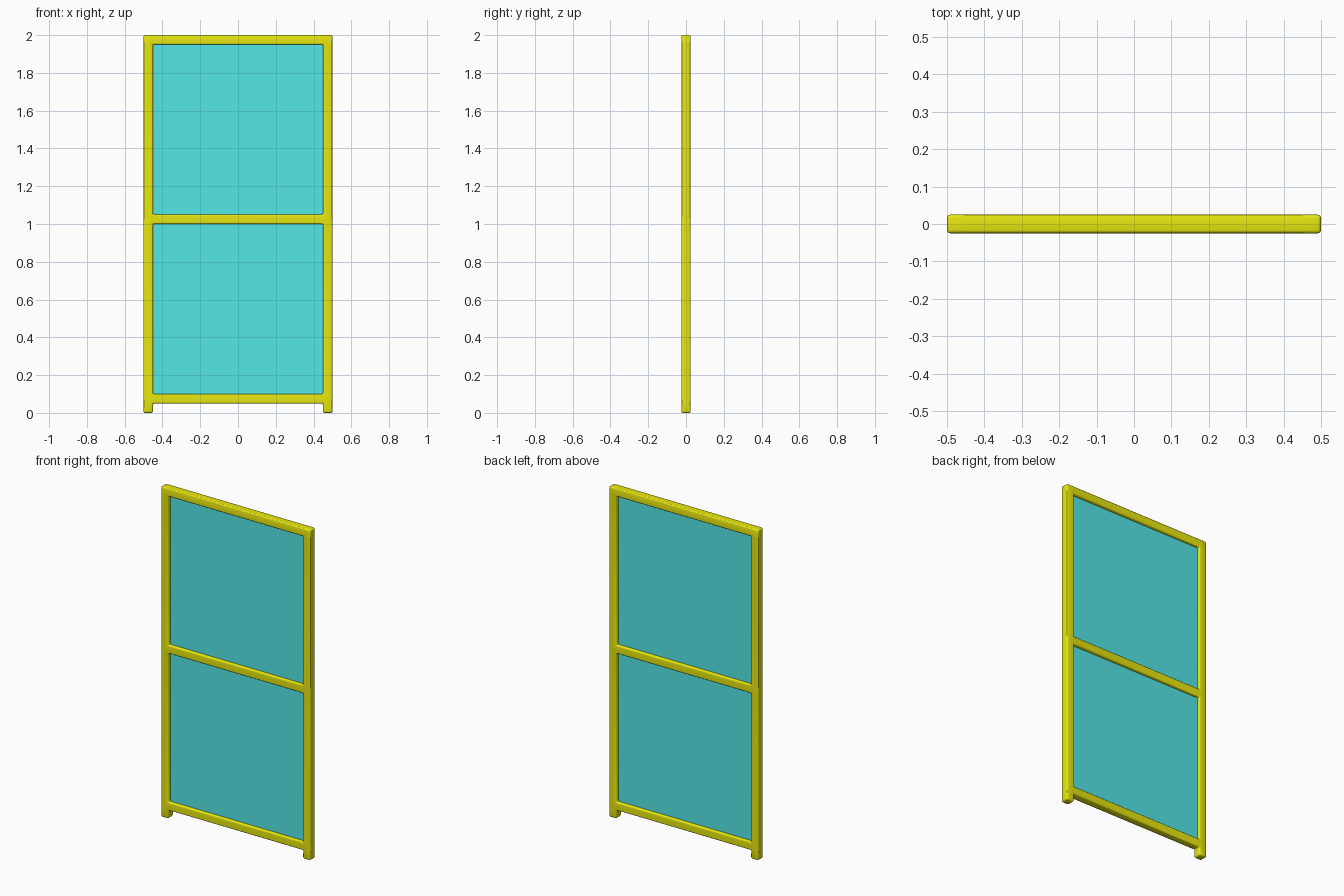
import bpy, bmesh

if "Cube" in bpy.data.objects:
    bpy.data.objects.remove(bpy.data.objects["Cube"])


def material(name, color):
    m = bpy.data.materials.new(name)
    m.diffuse_color = color
    m.use_nodes = True
    m.node_tree.nodes["Principled BSDF"].inputs["Base Color"].default_value = m.diffuse_color
    return m


yellow = material("yellow_paint", (0.8, 0.8, 0.005, 1))
cyan = material("cyan_panel", (0.09, 0.8, 0.8, 1))


# Frame: one connected mesh of posts and rails, cut from a cell grid
xs = [-0.5, -0.45, 0.45, 0.5]
zs = [0, 0.05, 0.1, 1.0, 1.05, 1.95, 2.0]
depth = 0.05

bm = bmesh.new()
grid = {(i, j): bm.verts.new((x, -depth / 2, z))
        for i, x in enumerate(xs) for j, z in enumerate(zs)}
for i in range(3):
    for j in range(6):
        if i != 1 or j % 2 == 1:      # outer columns are posts, odd rows are rails
            bm.faces.new([grid[i, j], grid[i + 1, j],
                          grid[i + 1, j + 1], grid[i, j + 1]])
back = bmesh.ops.extrude_face_region(bm, geom=bm.faces[:], use_keep_orig=True)
bmesh.ops.translate(bm, vec=(0, depth, 0),
                    verts=[g for g in back["geom"] if isinstance(g, bmesh.types.BMVert)])
bmesh.ops.recalc_face_normals(bm, faces=bm.faces[:])
mesh = bpy.data.meshes.new("frame")
bm.to_mesh(mesh)
bm.free()
mesh.materials.append(yellow)
frame = bpy.data.objects.new("frame", mesh)
bpy.context.collection.objects.link(frame)

# Rounded edges, inside and outside corners alike
bevel = frame.modifiers.new("rounded_edges", 'BEVEL')
bevel.width = 0.009
bevel.segments = 3
bevel.limit_method = 'ANGLE'
bpy.context.view_layer.objects.active = frame
frame.select_set(True)
bpy.ops.object.modifier_apply(modifier=bevel.name)
bpy.ops.object.shade_smooth_by_angle()


# Thin panels in the middle of each opening
def panel(name, z0, z1):
    bpy.ops.mesh.primitive_cube_add(size=1, location=(0, 0, (z0 + z1) / 2))
    ob = bpy.context.object
    ob.name = name
    ob.scale = (0.91, 0.01, z1 - z0 + 0.01)
    ob.data.materials.append(cyan)


panel("lower_panel", 0.1, 1.0)
panel("upper_panel", 1.05, 1.95)
